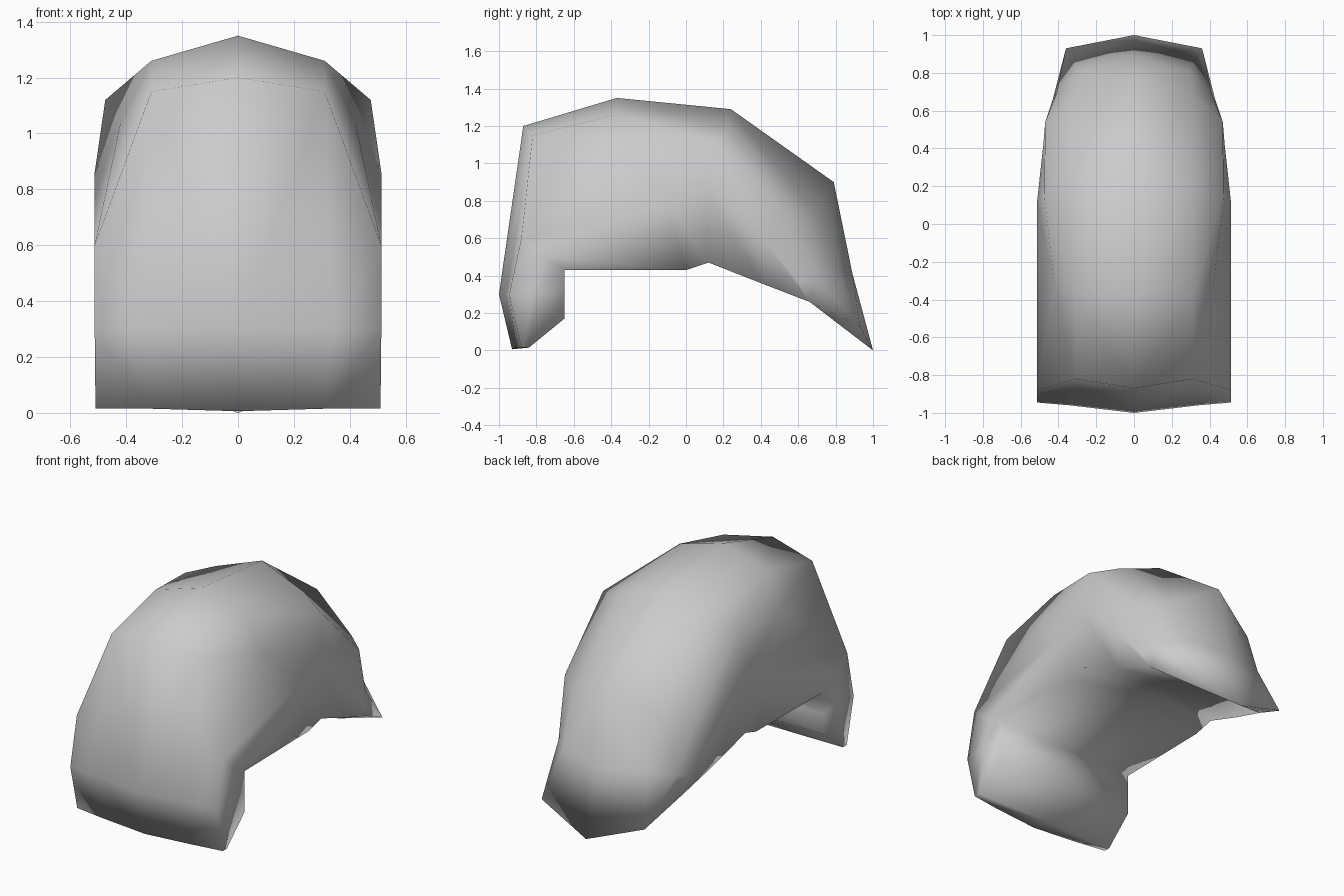
import bpy, bmesh

if "Cube" in bpy.data.objects:
    bpy.data.objects.remove(bpy.data.objects["Cube"])

grey = bpy.data.materials.new("light_grey")
grey.diffuse_color = (0.6, 0.6, 0.6, 1)
grey.use_nodes = True
grey.node_tree.nodes["Principled BSDF"].inputs["Base Color"].default_value = grey.diffuse_color

# Cross-sections of one half, each running from the centre line to the lower rim
sections = [
    # chin edge
    [(0, -.93, .006), (.31, -.91, .015), (.51, -.88, .015), (.51, -.84, .015), (.5, -.65, .17)],
    # chin bulge
    [(0, -1, .3), (.34, -.96, .3), (.513, -.945, .3), (.513, -.8, .32), (.5, -.65, .3)],
    # brow
    [(0, -.87, 1.2), (.31, -.82, 1.15), (.513, -.88, .6), (.513, -.75, .5), (.5, -.65, .43)],
    # crown
    [(0, -.37, 1.35), (.31, -.38, 1.26), (.42, -.33, 1.04), (.513, -.1, .77), (.49, 0, .43)],
    # rear crown
    [(0, .24, 1.29), (.31, .22, 1.18), (.475, .15, 1.12), (.513, .12, .86), (.5, .12, .47)],
    # back
    [(0, .79, .9), (.31, .69, .73), (.47, .54, .74), (.48, .42, .58), (.47, .4, .36)],
    # nape
    [(0, .89, .41), (.29, .81, .43), (.41, .69, .4), (.45, .6, .37), (.43, .66, .26)],
]
tail = [(0, 1, 0), (.36, .93, .13)]

bm = bmesh.new()
rows = [[bm.verts.new(p) for p in sec] for sec in sections]
for a, b in zip(rows, rows[1:]):
    for i in range(len(a) - 1):
        bm.faces.new((a[i], a[i + 1], b[i + 1], b[i]))

# Flared tail fan below the nape
tip, corner = [bm.verts.new(p) for p in tail]
nape = rows[-1]
bm.faces.new((nape[0], nape[1], corner))
bm.faces.new((nape[0], corner, tip))
bm.faces.new((nape[1], nape[2], corner))
bm.faces.new((nape[2], nape[4], corner))
bm.faces.new((nape[2], nape[3], nape[4]))

# Closed underside: each rim point runs straight across to the centre line
rim = [rows[0][3]] + [r[4] for r in rows]
mid = [bm.verts.new((0, v.co.y, v.co.z)) for v in rim]
for i in range(len(rim) - 1):
    bm.faces.new((rim[i], mid[i], mid[i + 1], rim[i + 1]))
bm.faces.new((rim[-1], mid[-1], tip, corner))
chin = rows[0]
bm.faces.new((chin[0], mid[0], chin[1]))
bm.faces.new((chin[1], mid[0], chin[3], chin[2]))

# Make every face point outward
bmesh.ops.recalc_face_normals(bm, faces=bm.faces[:])
bm.normal_update()
bm.faces.ensure_lookup_table()
if bm.faces[0].normal.y > 0:
    bmesh.ops.reverse_faces(bm, faces=bm.faces[:])
for f in bm.faces:
    f.smooth = True

mesh = bpy.data.meshes.new("shell")
bm.to_mesh(mesh)
bm.free()
mesh.materials.append(grey)
shell = bpy.data.objects.new("shell", mesh)
bpy.context.collection.objects.link(shell)

# Other half
mirror = shell.modifiers.new("mirror", 'MIRROR')
mirror.use_axis[0] = True
mirror.use_clip = True
mirror.merge_threshold = 0.001
